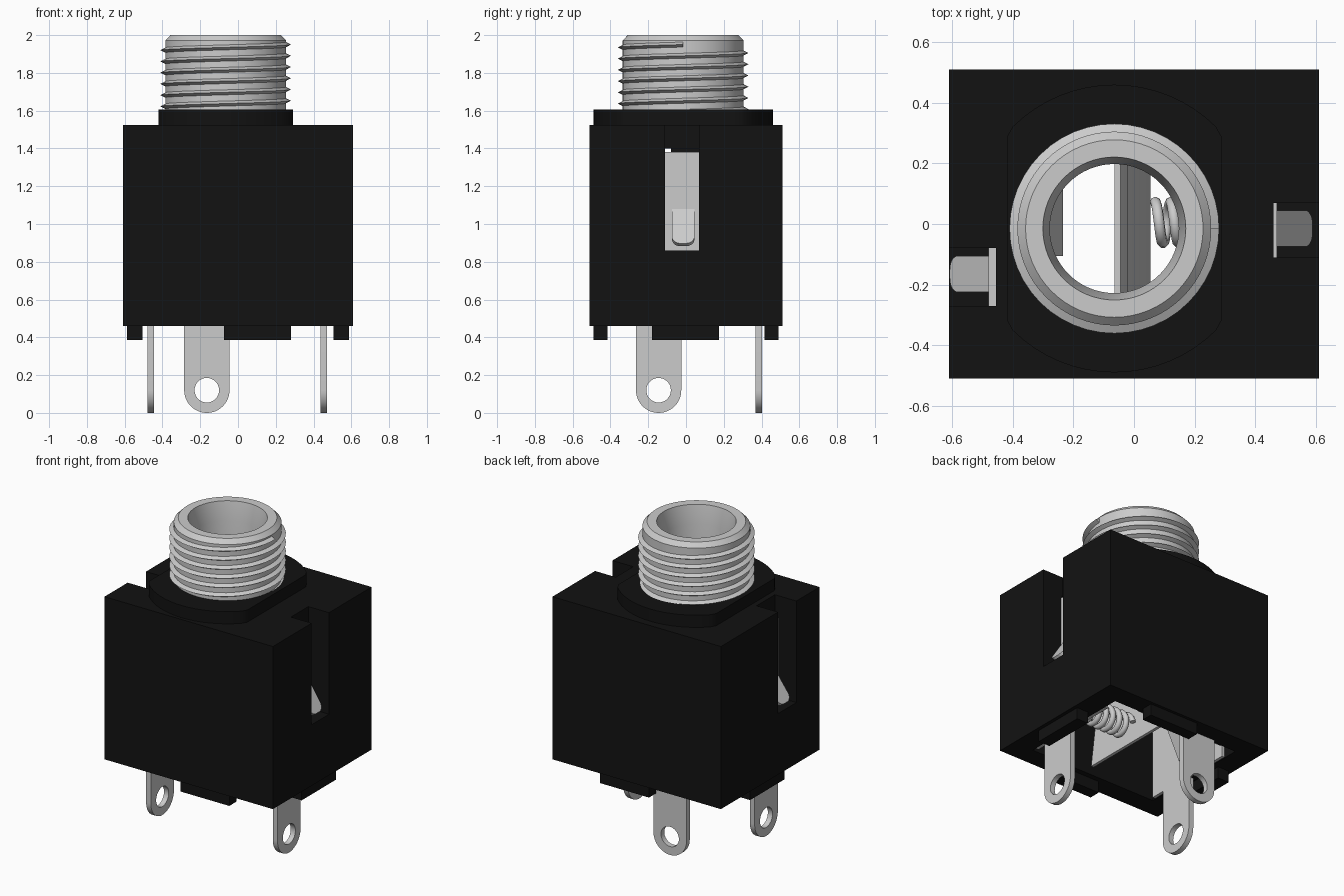
import bpy, bmesh
from math import sin, cos, pi, tau, radians
from mathutils import Matrix, Vector

if "Cube" in bpy.data.objects:
    bpy.data.objects.remove(bpy.data.objects["Cube"])

CX, CY = -0.065, -0.015          # barrel axis
black = bpy.data.materials.new("black_plastic")
black.diffuse_color = (0.006, 0.006, 0.006, 1)
black.use_nodes = True
black.node_tree.nodes["Principled BSDF"].inputs["Base Color"].default_value = black.diffuse_color


def activate(ob):
    bpy.ops.object.select_all(action='DESELECT')
    ob.select_set(True)
    bpy.context.view_layer.objects.active = ob


def smooth(ob, angle=30):
    activate(ob)
    bpy.ops.object.shade_smooth_by_angle(angle=radians(angle))


def add(name, data, mat=None):
    ob = bpy.data.objects.new(name, data)
    bpy.context.collection.objects.link(ob)
    if mat:
        data.materials.append(mat)
    return ob


def from_bmesh(name, bm, mat=None):
    bmesh.ops.recalc_face_normals(bm, faces=bm.faces)
    me = bpy.data.meshes.new(name)
    bm.to_mesh(me)
    bm.free()
    return add(name, me, mat)


def box(name, x0, x1, y0, y1, z0, z1, mat=None):
    bm = bmesh.new()
    m = Matrix.Translation(((x0 + x1) / 2, (y0 + y1) / 2, (z0 + z1) / 2))
    bmesh.ops.create_cube(bm, size=1, matrix=m @ Matrix.Diagonal((x1 - x0, y1 - y0, z1 - z0, 1)))
    return from_bmesh(name, bm, mat)


def arc(cx, cy, r, a0=0, a1=tau, n=32):
    """Points on an arc; a full circle leaves out the repeated end."""
    full = abs(a1 - a0) >= tau - 1e-6
    return [(cx + r * cos(a0 + (a1 - a0) * i / n), cy + r * sin(a0 + (a1 - a0) * i / n))
            for i in range(n if full else n + 1)]


def sheet(name, loops, t, axes, origin, mat=None):
    """Flat outline with holes, thickness t, laid along the axes u and v."""
    cu = bpy.data.curves.new(name, 'CURVE')
    cu.dimensions, cu.fill_mode, cu.extrude = '2D', 'BOTH', t / 2
    for pts in loops:
        sp = cu.splines.new('POLY')
        sp.points.add(len(pts) - 1)
        for p, (u, v) in zip(sp.points, pts):
            p.co = (u, v, 0, 1)
        sp.use_cyclic_u = True
    ob = add(name, cu, mat)
    u, v = Vector(axes[0]), Vector(axes[1]).normalized()
    m = Matrix((u, v, u.cross(v))).transposed().to_4x4()
    ob.matrix_world = Matrix.Translation(origin) @ m
    activate(ob)
    bpy.ops.object.convert(target='MESH')
    smooth(bpy.context.object)
    return bpy.context.object


def strip(name, pts, t, y0, y1):
    """Bent metal leaf: a profile in x and z drawn out along y."""
    loop = pts + [(x - t, z) for x, z in reversed(pts)]
    return sheet(name, [loop], y1 - y0, ((1, 0, 0), (0, 0, 1)), (0, (y0 + y1) / 2, 0))


# Housing: hollow box, open below, with a bore and two side slots
body = box("housing", -.61, .61, -.51, .51, .46, 1.525, black)
cutters = [box("cavity", -.465, .465, -.38, .38, .3, 1.40),
           box("right_slot", .46, .8, -.11, .07, .86, 1.7),
           box("left_slot", -.8, -.455, -.27, -.08, .86, 1.7)]
bm = bmesh.new()
bmesh.ops.create_cone(bm, cap_ends=True, segments=64, radius1=.318, radius2=.318, depth=.6,
                      matrix=Matrix.Translation((CX, CY, 1.55)))
cutters.append(from_bmesh("bore", bm))
for c in cutters:
    mod = body.modifiers.new(c.name, 'BOOLEAN')
    mod.operation, mod.solver, mod.object = 'DIFFERENCE', 'EXACT', c
    activate(body)
    bpy.ops.object.modifier_apply(modifier=mod.name)
    bpy.data.objects.remove(c)

# Collar: disc with two flat sides
rim = [(max(-.355, min(.355, x)), y) for x, y in arc(0, 0, .475, n=64)]
sheet("collar", [rim, arc(0, 0, .318, n=64)], .085, ((1, 0, 0), (0, 1, 0)), (CX, CY, 1.5625), black)

# Pads under the housing
for s, side in ((-1, "left"), (1, "right")):
    box(side + "_pad", *sorted((s * .505, s * .587)), -.18, .175, .385, .465, black)
for s, side in ((-1, "front"), (1, "back")):
    box(side + "_pad", -.075, .28, *sorted((s * .415, s * .49)), .385, .465, black)

# Barrel: lathed tube
bm = bmesh.new()
prof = [(.213, 1.40), (.213, 1.88), (.236, 2.0), (.293, 2.0), (.32, 1.972), (.32, 1.40)]
N = 64
rings = [[bm.verts.new((CX + r * cos(tau * i / N), CY + r * sin(tau * i / N), z)) for r, z in prof]
         for i in range(N)]
for i in range(N):
    a, b = rings[i], rings[(i + 1) % N]
    for j in range(len(prof)):
        k = (j + 1) % len(prof)
        bm.faces.new((a[j], b[j], b[k], a[k]))
smooth(from_bmesh("barrel", bm))

# Thread: triangular ridge on a helix
bm = bmesh.new()
turns, pitch, seg = 6, .0595, 48
prev = None
for i in range(turns * seg + 1):
    a = tau * i / seg
    z = 1.95 - pitch * (turns - i / seg)
    cur = [bm.verts.new((CX + r * cos(a), CY + r * sin(a), z + dz))
           for r, dz in ((.315, -.016), (.346, 0), (.315, .016))]
    if prev:
        for j in range(3):
            k = (j + 1) % 3
            bm.faces.new((prev[j], cur[j], cur[k], prev[k]))
    else:
        bm.faces.new(cur)
    prev = cur
bm.faces.new(prev)
smooth(from_bmesh("thread", bm))


# Terminals: wide plate inside, rounded solder lug below
def terminal(name, c, u0, u1, u_axis, origin):
    outline = [(u0, 1.38), (u0, .465), (c - .12, .465)] + arc(c, .12, .12, pi, tau, 24) \
        + [(c + .12, .465), (u1, .465), (u1, 1.38)]
    sheet(name, [outline, arc(c, .12, .065)], .034, (u_axis, (0, 0, 1)), origin)


terminal("left_terminal", -.145, -.36, .28, (0, 1, 0), (-.463, 0, 0))
terminal("right_terminal", -.145, -.36, .28, (0, 1, 0), (.455, 0, 0))
terminal("back_terminal", -.165, -.36, .28, (1, 0, 0), (0, .385, 0))

# Locking tabs bent outward into the slots
for name, x0, x1, y in (("left_tab", -.458, -.597, -.165), ("right_tab", .455, .578, -.015)):
    d = Vector((x1 - x0, 0, -.19))
    L = d.length
    tab = [(-.06, 0), (.06, 0)] + arc(.015, L - .045, .045, 0, pi / 2, 8) \
        + arc(-.015, L - .045, .045, pi / 2, pi, 8)
    sheet(name, [[(u * 1.0, v) for u, v in tab]], .028, ((0, 1, 0), d), (x0, y, 1.08))

# Inner contact leaves
strip("centre_leaf", [(.055, .48), (-.02, 1.15), (-.045, 1.2)], .02, -.33, .33)
strip("side_leaf", [(-.435, .6), (-.235, 1.0), (-.29, 1.12)], .02, -.105, .17)

# Coil spring between the centre leaf and the right terminal
cu = bpy.data.curves.new("spring", 'CURVE')
cu.dimensions, cu.bevel_depth, cu.bevel_resolution, cu.use_fill_caps = '3D', .018, 2, True
n = 7 * 24
sp = cu.splines.new('POLY')
sp.points.add(n)
for i, p in enumerate(sp.points):
    a = tau * i / 24
    p.co = (.07 + .36 * i / n, .005 + .067 * cos(a), .6 + .067 * sin(a), 1)
spring = add("spring", cu)
activate(spring)
bpy.ops.object.convert(target='MESH')
smooth(bpy.context.object, 60)
